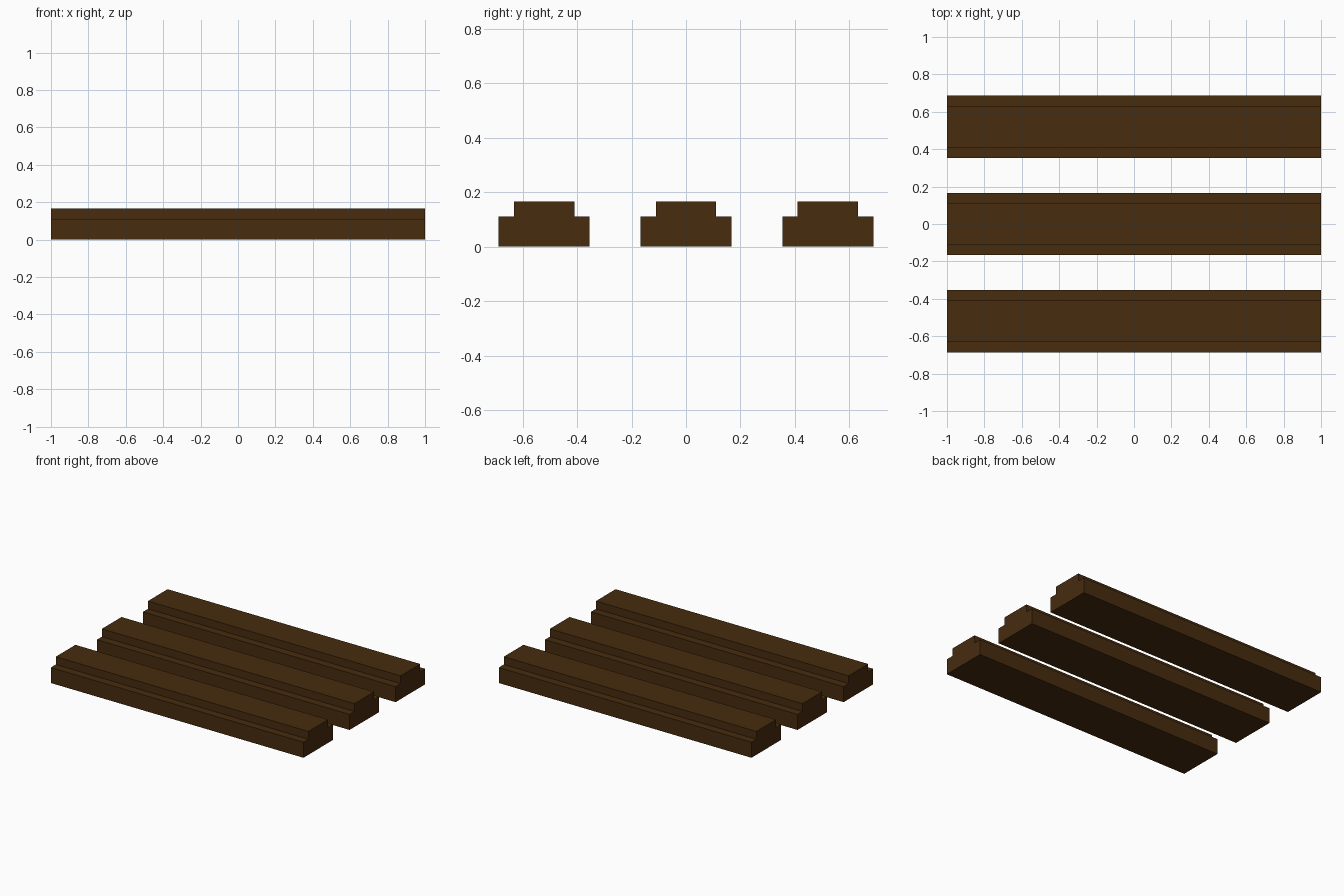
import bpy

if "Cube" in bpy.data.objects:
    bpy.data.objects.remove(bpy.data.objects["Cube"])

# Dark wood
wood = bpy.data.materials.new("dark_brown_wood")
wood.diffuse_color = (0.063, 0.025, 0.0045, 1)
wood.use_nodes = True
wood.node_tree.nodes["Principled BSDF"].inputs["Base Color"].default_value = wood.diffuse_color

# Stepped cross-section (y, z): wide base with a narrower raised top
PROFILE = [(-0.167, 0), (0.167, 0), (0.167, 0.111), (0.111, 0.111),
           (0.111, 0.167), (-0.111, 0.167), (-0.111, 0.111), (-0.167, 0.111)]


def beam(name, y):
    """Extrude the stepped profile along x."""
    n = len(PROFILE)
    verts = [(x, py, z) for x in (-1, 1) for py, z in PROFILE]
    faces = [(i, i + n, (i + 1) % n + n, (i + 1) % n) for i in range(n)]
    # End caps split into base and raised top
    faces += [(0, 1, 2, 3, 6, 7)[::-1], (3, 4, 5, 6)[::-1],
              (8, 9, 10, 11, 14, 15), (11, 12, 13, 14)]
    # Side quads run the other way round to face outwards
    faces[:n] = [f[::-1] for f in faces[:n]]
    me = bpy.data.meshes.new(name)
    me.from_pydata(verts, [], faces)
    import bmesh
    bm = bmesh.new()
    bm.from_mesh(me)
    bmesh.ops.recalc_face_normals(bm, faces=bm.faces)
    bm.to_mesh(me)
    bm.free()
    me.materials.append(wood)
    ob = bpy.data.objects.new(name, me)
    ob.location.y = y
    bpy.context.collection.objects.link(ob)


# Three parallel beams
for name, y in (("front_beam", -0.521), ("middle_beam", 0), ("back_beam", 0.521)):
    beam(name, y)
